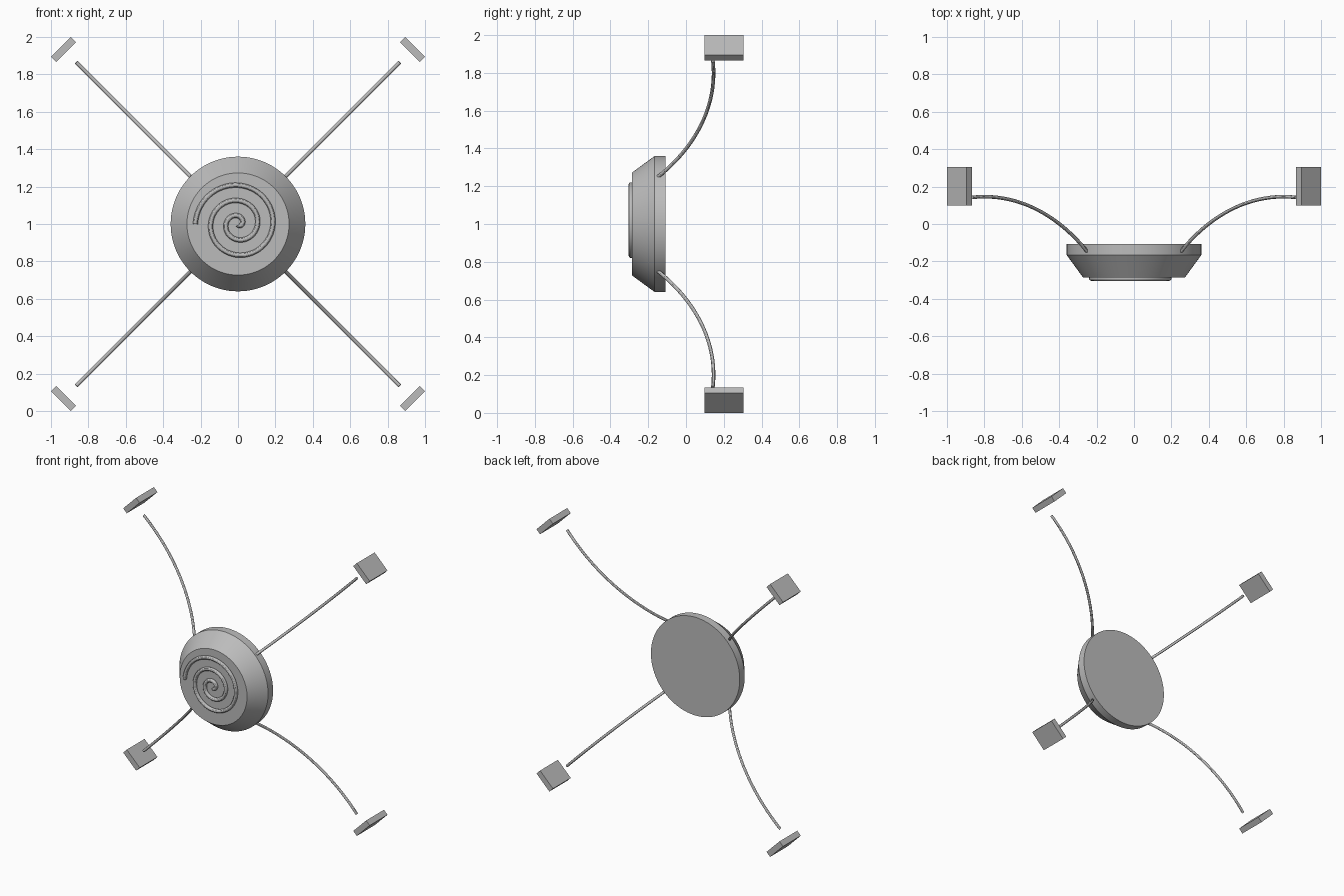
import bpy
import math
from mathutils import Matrix, Vector

if "Cube" in bpy.data.objects:
    bpy.data.objects.remove(bpy.data.objects["Cube"])

CENTRE_Z = 1.0
grey = bpy.data.materials.new("plain grey")
grey.diffuse_color = (0.5, 0.5, 0.5, 1)
grey.use_nodes = True
grey.node_tree.nodes["Principled BSDF"].inputs["Base Color"].default_value = grey.diffuse_color


def add_mesh(name, verts, faces, smooth=True):
    mesh = bpy.data.meshes.new(name)
    mesh.from_pydata(verts, [], faces)
    mesh.update()
    mesh.materials.append(grey)
    obj = bpy.data.objects.new(name, mesh)
    bpy.context.collection.objects.link(obj)
    if smooth:
        bpy.ops.object.select_all(action='DESELECT')
        obj.select_set(True)
        bpy.context.view_layer.objects.active = obj
        bpy.ops.object.shade_smooth_by_angle(angle=math.radians(30))
    return obj


def lathe(name, profile, sides):
    """Spin (radius, y) rings around the y axis, with capped ends."""
    verts, faces = [], []
    for r, y in profile:
        for i in range(sides):
            a = math.tau * i / sides
            verts.append((r * math.cos(a), y, CENTRE_Z + r * math.sin(a)))
    for k in range(len(profile) - 1):
        for i in range(sides):
            j = (i + 1) % sides
            faces.append((k * sides + i, k * sides + j,
                          (k + 1) * sides + j, (k + 1) * sides + i))
    faces.append(tuple(reversed(range(sides))))
    last = (len(profile) - 1) * sides
    faces.append(tuple(range(last, last + sides)))
    return add_mesh(name, verts, faces)


def tube(name, path, radius, sides, normal):
    """Sweep a round section along a planar path with the given plane normal."""
    verts, faces = [], []
    n = len(path)
    for k, p in enumerate(path):
        tangent = (path[min(k + 1, n - 1)] - path[max(k - 1, 0)]).normalized()
        side = normal.cross(tangent)
        for i in range(sides):
            a = math.tau * i / sides
            verts.append(p + radius * (math.cos(a) * normal + math.sin(a) * side))
    for k in range(n - 1):
        for i in range(sides):
            j = (i + 1) % sides
            faces.append((k * sides + i, k * sides + j,
                          (k + 1) * sides + j, (k + 1) * sides + i))
    faces.append(tuple(reversed(range(sides))))
    faces.append(tuple(range((n - 1) * sides, n * sides)))
    return add_mesh(name, verts, faces)


# Round body: flat back, straight rim, bevelled front (front faces -y)
lathe("body", [(0.273, -0.285), (0.36, -0.166), (0.36, -0.108)], 96)

# Raised spiral on the front face, winding inward clockwise
spiral = []
steps = 150
for s in range(steps + 1):
    q = 10.9 * s / steps
    r = 0.228 - 0.0205 * q
    a = math.pi - q * math.pi / 2
    spiral.append(Vector((r * math.cos(a), -0.291, CENTRE_Z + r * math.sin(a))))
tube("spiral", spiral, 0.013, 12, Vector((0, -1, 0)))

# Four bowed arms, each with a separate rectangular pad beyond its tip
ARC_R, PEAK_D, PEAK_Y = 1.173, 1.13, 0.146
for name, sx, sz in (("upper_right", 1, 1), ("upper_left", -1, 1),
                     ("lower_left", -1, -1), ("lower_right", 1, -1)):
    out = Vector((sx, 0, sz)).normalized()
    across = out.cross(Vector((0, 1, 0)))
    hub = Vector((0, 0, CENTRE_Z))
    path = []
    for s in range(33):
        d = 0.355 + (1.223 - 0.355) * s / 32
        y = PEAK_Y - ARC_R + math.sqrt(ARC_R ** 2 - (d - PEAK_D) ** 2)
        path.append(hub + out * d + Vector((0, y, 0)))
    tube(name + "_arm", path, 0.0095, 12, across)

    # Pad: thin along the arm, long across it
    corners = []
    for u in (-0.0205, 0.0205):
        for v, y in ((-0.074, 0.098), (0.074, 0.098), (0.074, 0.304), (-0.074, 0.304)):
            corners.append(hub + out * (0.933 * math.sqrt(2) + u)
                           + across * v + Vector((0, y, 0)))
    pad = add_mesh(name + "_pad", corners,
                   [(3, 2, 1, 0), (4, 5, 6, 7), (0, 1, 5, 4), (1, 2, 6, 5),
                    (2, 3, 7, 6), (3, 0, 4, 7)], smooth=False)

# Make every surface face outward
import bmesh
for obj in bpy.context.collection.objects:
    bm = bmesh.new()
    bm.from_mesh(obj.data)
    bmesh.ops.recalc_face_normals(bm, faces=bm.faces)
    bm.to_mesh(obj.data)
    bm.free()
